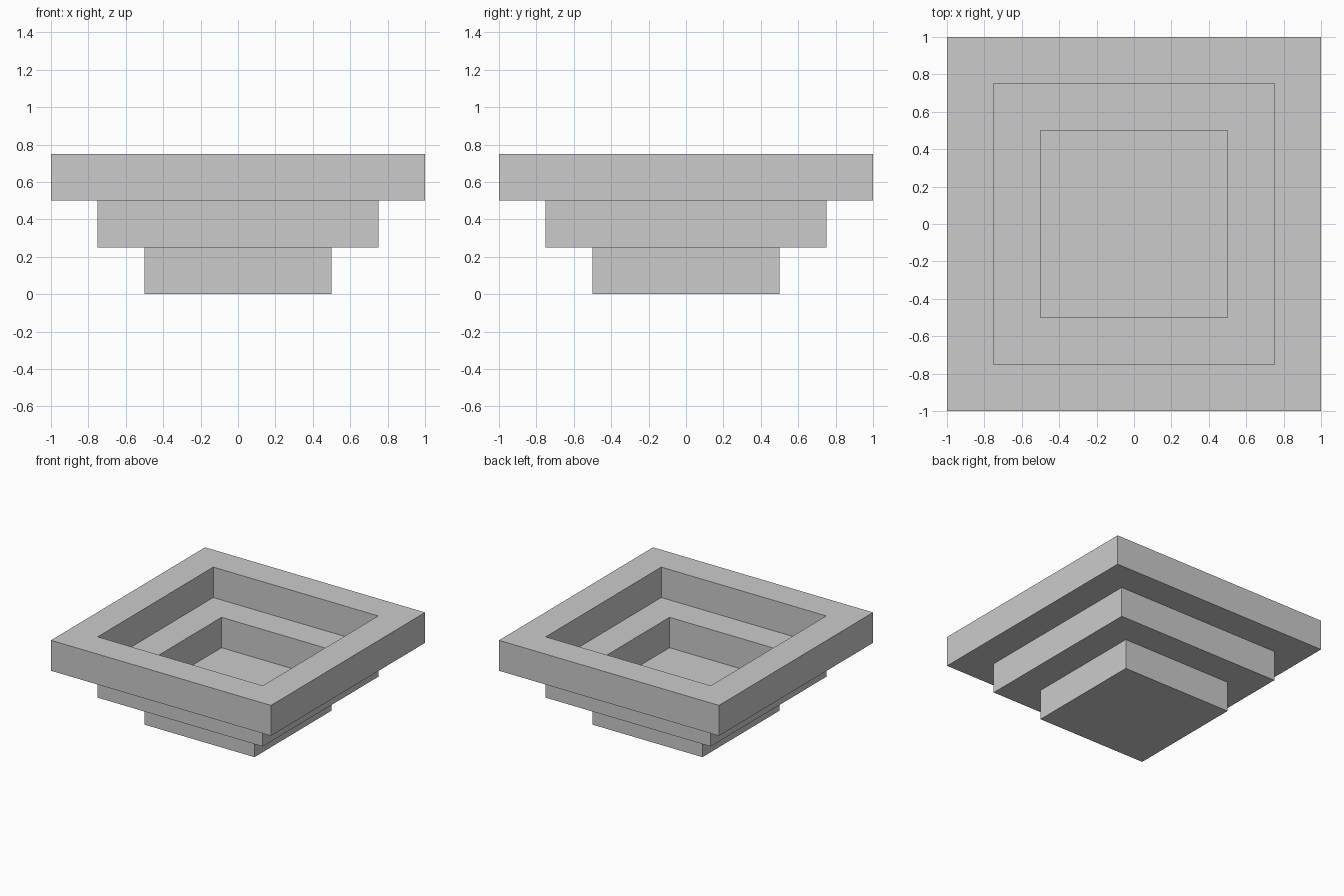
import bpy
import bmesh

if "Cube" in bpy.data.objects:
    bpy.data.objects.remove(bpy.data.objects["Cube"])

STEP = 0.25  # tier height and ledge width


def add_tier(name, half, z, hollow):
    """Square tier, optionally a frame open in the middle."""
    bm = bmesh.new()
    verts = [bm.verts.new((x * half, y * half, z))
             for x, y in ((-1, -1), (1, -1), (1, 1), (-1, 1))]
    centre = bm.faces.new(verts)
    bm.normal_update()
    if hollow:
        bmesh.ops.inset_region(bm, faces=[centre], thickness=STEP,
                               use_boundary=True, use_even_offset=True)
        bmesh.ops.delete(bm, geom=[centre], context='FACES')
    ext = bmesh.ops.extrude_face_region(bm, geom=bm.faces[:], use_keep_orig=True)
    top = [g for g in ext["geom"] if isinstance(g, bmesh.types.BMVert)]
    bmesh.ops.translate(bm, verts=top, vec=(0, 0, STEP))
    bmesh.ops.recalc_face_normals(bm, faces=bm.faces[:])
    mesh = bpy.data.meshes.new(name)
    bm.to_mesh(mesh)
    bm.free()
    obj = bpy.data.objects.new(name, mesh)
    bpy.context.collection.objects.link(obj)
    return obj


# Solid floor block, then two stepped frames widening upward
add_tier("base_block", 0.5, 0.0, False)
add_tier("middle_frame", 0.75, STEP, True)
add_tier("top_frame", 1.0, 2 * STEP, True)
